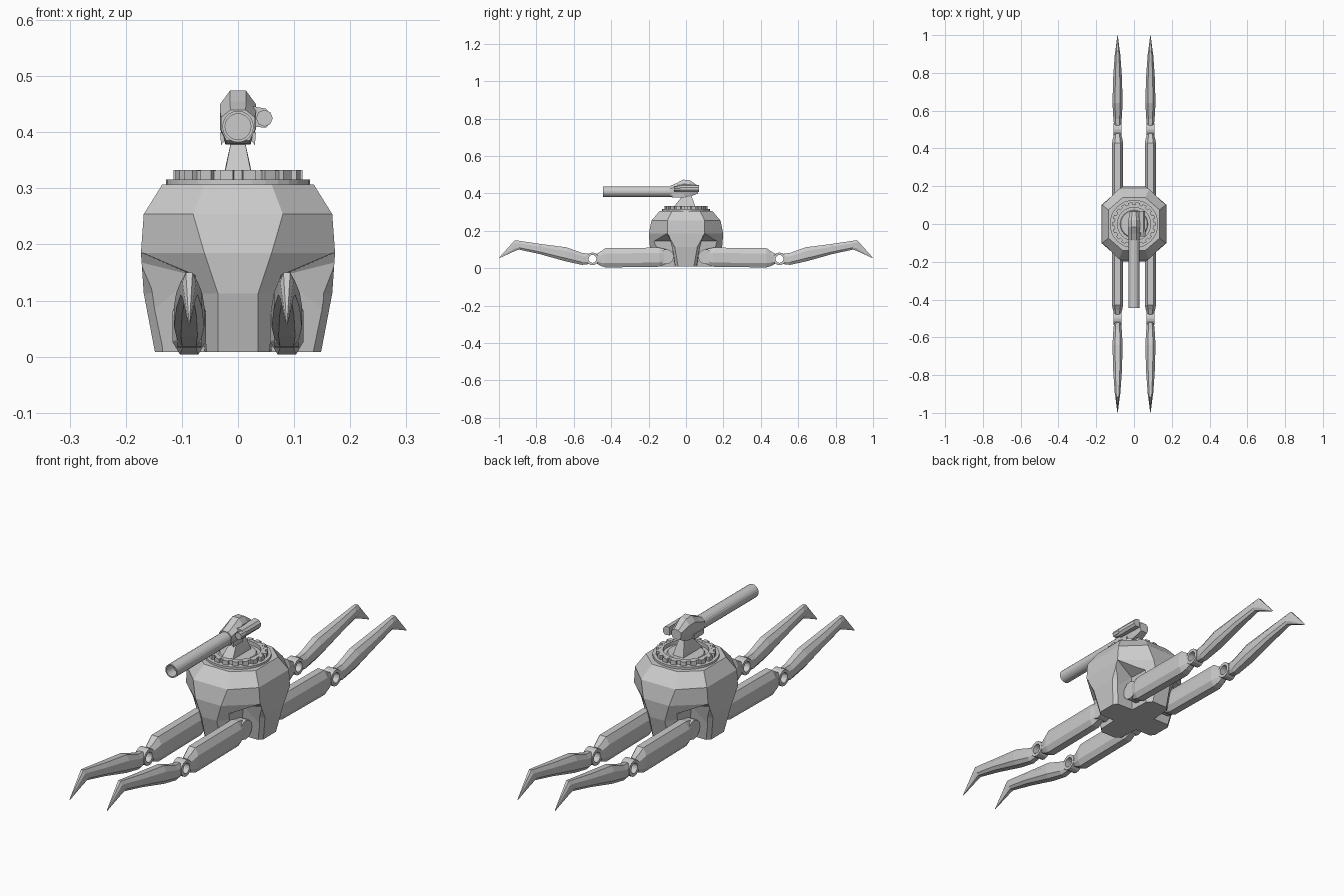
import bpy, bmesh, math
from mathutils import Matrix, Vector

if "Cube" in bpy.data.objects:
    bpy.data.objects.remove(bpy.data.objects["Cube"])


def finish(name, bm):
    bmesh.ops.recalc_face_normals(bm, faces=bm.faces)
    me = bpy.data.meshes.new(name)
    bm.to_mesh(me)
    bm.free()
    ob = bpy.data.objects.new(name, me)
    bpy.context.collection.objects.link(ob)
    return ob


def loft(name, rings, closed=False):
    """Skin rings of equal point count; closed joins the last ring to the first."""
    bm = bmesh.new()
    vs = [[bm.verts.new(p) for p in r] for r in rings]
    n = len(vs[0])
    pairs = list(zip(vs, vs[1:])) + ([(vs[-1], vs[0])] if closed else [])
    for a, b in pairs:
        for i in range(n):
            j = (i + 1) % n
            bm.faces.new((a[i], a[j], b[j], b[i]))
    if not closed:
        bm.faces.new(vs[0])
        bm.faces.new(vs[-1])
    return finish(name, bm)


def hull(name, pts):
    bm = bmesh.new()
    for p in pts:
        bm.verts.new(p)
    bmesh.ops.convex_hull(bm, input=bm.verts)
    return finish(name, bm)


def lathe(name, profile, axis, centre, sides=20, closed=True):
    """Revolve (radius, distance along axis) points."""
    c, rings = Vector(centre), []
    for r, d in profile:
        ring = []
        for i in range(sides):
            a = 2 * math.pi * i / sides
            u, v = r * math.cos(a), r * math.sin(a)
            ring.append(c + Vector({'X': (d, u, v), 'Y': (u, d, v), 'Z': (u, v, d)}[axis]))
        rings.append(ring)
    return loft(name, rings, closed)


def section(x, y, lo, hi, w):
    """Chamfered eight-sided limb section."""
    h = hi - lo
    return [(x + a * w, y, lo + b * h) for a, b in
            ((-.55, 0), (.55, 0), (1, .22), (1, .72), (.5, 1), (-.5, 1), (-1, .72), (-1, .22))]


# hull: eight-sided shell, front/side faces narrowing toward the bottom
body_levels = [  # z, side x, side half length, front y, front half width
    (.008, .148, .042, .165, .036), (.113, .168, .06, .193, .036),
    (.185, .173, .10, .199, .06), (.254, .168, .10, .185, .08),
    (.307, .135, .075, .14, .06)]
rings = []
for z, sx, sl, fy, fw in body_levels:
    rings.append([(sx, -sl, z), (sx, sl, z), (fw, fy, z), (-fw, fy, z),
                  (-sx, sl, z), (-sx, -sl, z), (-fw, -fy, z), (fw, -fy, z)])
body = loft("hull", rings)

# leg bays cut into the four corners
for sx in (1, -1):
    for sy in (1, -1):
        pts = [(.05, .05, -.05), (.05, .3, -.05), (.3, .045, -.05), (.3, .3, -.05),
               (.08, .08, .145), (.07, .3, .145), (.17, .10, .185), (.3, .10, .2), (.3, .3, .2)]
        cutter = hull("bay_cutter", [(x * sx, y * sy, z) for x, y, z in pts])
        cutter.hide_render = True
        mod = body.modifiers.new("bay", 'BOOLEAN')
        mod.operation, mod.object, mod.solver = 'DIFFERENCE', cutter, 'EXACT'
        bpy.context.view_layer.objects.active = body
        bpy.ops.object.modifier_apply(modifier=mod.name)
        bpy.data.objects.remove(cutter)

# legs
upper = [(.10, .025, .10, .02), (.145, .008, .11, .03), (.43, .004, .108, .03),
         (.455, .012, .09, .024), (.478, .025, .078, .018)]
lower = [(.522, .022, .078, .018), (.556, .018, .082, .022), (.64, .036, .112, .027),
         (.78, .075, .13, .023), (.893, .10, .147, .015), (.915, .092, .15, .012),
         (.998, .054, .058, .001)]
for sx, side in ((1, "right"), (-1, "left")):
    for sy, end in ((-1, "front"), (1, "rear")):
        tag, x = f"{end}_{side}", .087 * sx
        for part, rows in (("upper_leg", upper), ("lower_leg", lower)):
            loft(f"{tag}_{part}", [section(x, sy * y, lo, hi, w) for y, lo, hi, w in rows])
        lathe(f"{tag}_knee_ring", [(.021, -.022), (.034, -.022), (.034, .022), (.021, .022)],
              'X', (x, .5 * sy, .05), 16)
        lathe(f"{tag}_hip_joint", [(.04, -.024), (.04, .024)], 'X', (x, .105 * sy, .062), 12, False)

# turret deck and toothed ring
lathe("deck_plate", [(.128, .305), (.128, .316)], 'Z', (0, 0, 0), 32, False)
lathe("bearing_ring", [(.088, .314), (.105, .314), (.105, .332), (.088, .332)], 'Z', (0, 0, 0), 32)
for i in range(18):
    bm = bmesh.new()
    bmesh.ops.create_cube(bm, size=1, matrix=Matrix.Rotation(i * math.tau / 18, 4, 'Z')
                          @ Matrix.Translation((.106, 0, .324)) @ Matrix.Diagonal((.018, .022, .018, 1)))
    finish("ring_tooth", bm)
lathe("turntable", [(.075, .314), (.07, .322)], 'Z', (0, 0, 0), 24, False)

# pedestal leaning back under the gun
hull("pedestal", [(s * w, y, z) for s in (1, -1) for w, y, z in
                  ((.026, -.075, .316), (.026, .055, .316), (.022, -.06, .335),
                   (.022, .045, .34), (.012, -.02, .385), (.012, .03, .385))])

# gun head
loft("gun_head", [[(a * w, y, lo + b * (hi - lo)) for a, b in
                   ((-.7, 0), (.7, 0), (1, .35), (1, .75), (.45, 1), (-.45, 1), (-1, .75), (-1, .35))]
                  for y, lo, hi, w in ((-.085, .385, .44, .03), (-.05, .38, .455, .032),
                                       (-.015, .378, .474, .032), (.02, .382, .47, .03),
                                       (.065, .40, .44, .022))])
for s in (1, -1):
    hull("head_fin", [(s * x, y, z) for y in (-.075, -.01)
                      for x, z in ((.026, .40), (.032, .40), (.03, .377), (.024, .385))])

# main barrel with a recessed bore
lathe("main_barrel", [(.028, -.05), (.028, -.445), (.023, -.445), (.023, -.40)],
      'Y', (0, 0, .41), 20, False)

# side gun pod
hull("side_pod", [(x, y, z) for y in (-.045, .07)
                  for x, z in ((.028, .41), (.05, .408), (.058, .418), (.058, .432), (.05, .442), (.028, .446))])
lathe("side_sight", [(.015, -.065), (.015, -.03)], 'Y', (.047, 0, .425), 8, False)
